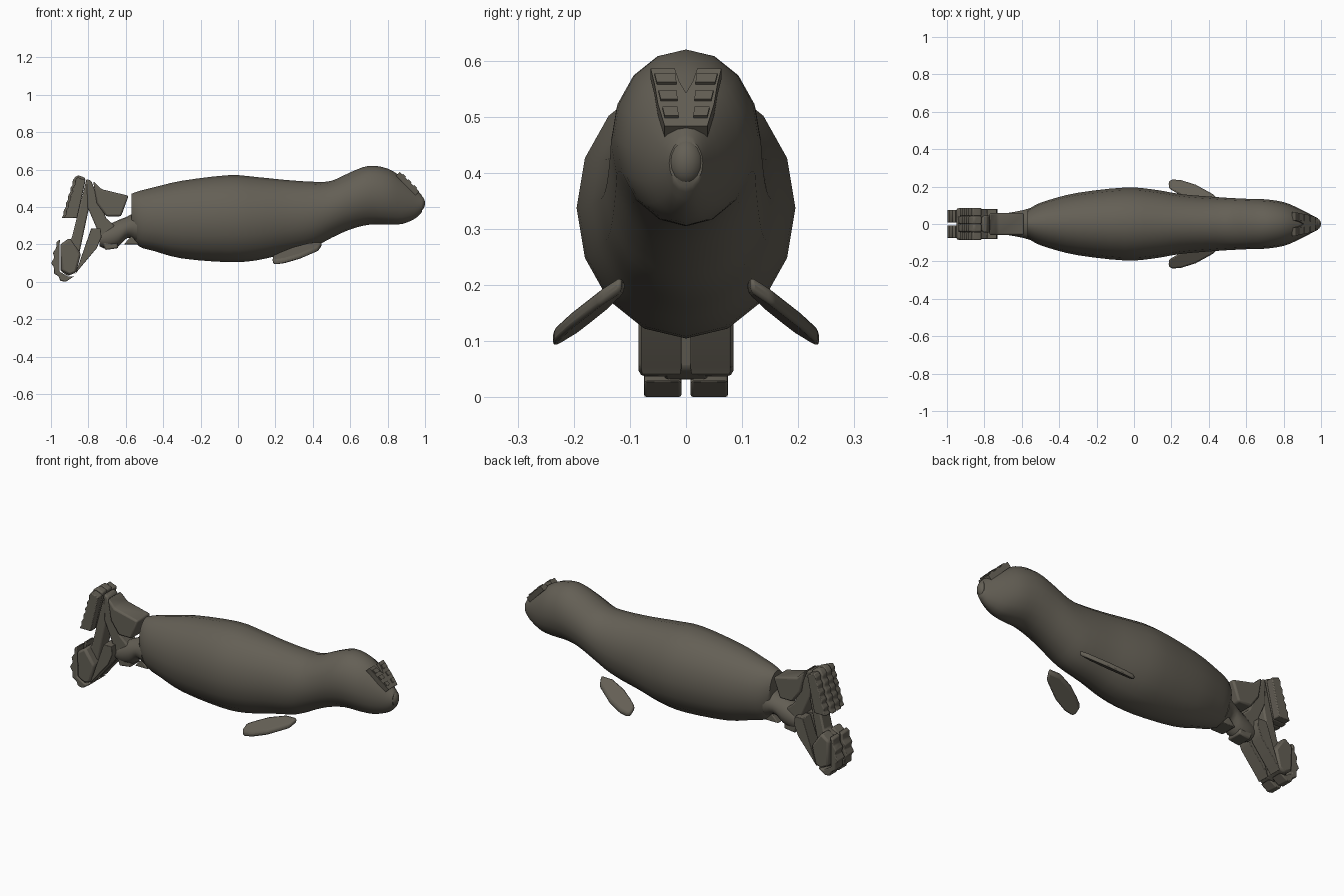
import bpy, bmesh, math
from mathutils import Vector

cube = bpy.data.objects.get("Cube")
if cube:
    bpy.data.objects.remove(cube, do_unlink=True)

hide = bpy.data.materials.new("grey_brown_hide")
hide.use_nodes = True
tone = (0.127, 0.115, 0.091, 1)
hide.diffuse_color = tone
hide.node_tree.nodes["Principled BSDF"].inputs["Base Color"].default_value = tone


def finish(name, bm, angle=40, bevel=0):
    """Turn a bmesh into a named, shaded object."""
    bmesh.ops.recalc_face_normals(bm, faces=bm.faces)
    mesh = bpy.data.meshes.new(name)
    bm.to_mesh(mesh)
    bm.free()
    mesh.materials.append(hide)
    obj = bpy.data.objects.new(name, mesh)
    bpy.context.collection.objects.link(obj)
    if bevel:
        mod = obj.modifiers.new("soft_edges", "BEVEL")
        mod.width = bevel
        mod.segments = 2
        mod.limit_method = "ANGLE"
    bpy.ops.object.select_all(action="DESELECT")
    obj.select_set(True)
    bpy.context.view_layer.objects.active = obj
    bpy.ops.object.shade_smooth_by_angle(angle=math.radians(angle))
    return obj


def smooth_path(points, steps=3):
    """Catmull-Rom interpolation through the points."""
    p = [Vector(q) for q in points]
    p = [p[0]] + p + [p[-1]]
    out = []
    for a, b, c, d in zip(p, p[1:], p[2:], p[3:]):
        for i in range(steps):
            t = i / steps
            out.append(b + (c - a) * t / 2 + (a - b * 2.5 + c * 2 - d / 2) * t**2
                       + ((b - c) * 3 + d - a) * t**3 / 2)
    return out + [p[-1]]


def loft(name, stations, sides=16):
    """Skin elliptical rings given as x, bottom, top, half width."""
    bm = bmesh.new()
    rings = []
    for x, low, high, width in smooth_path(stations):
        ring = []
        for i in range(sides):
            a = math.tau * i / sides
            ring.append(bm.verts.new((x, width * math.sin(a),
                                      (low + high) / 2 + (high - low) / 2 * math.cos(a))))
        rings.append(ring)
    for r, s in zip(rings, rings[1:]):
        for i in range(sides):
            j = (i + 1) % sides
            bm.faces.new((r[i], r[j], s[j], s[i]))
    bm.faces.new(rings[0])
    bm.faces.new(rings[-1])
    return finish(name, bm, 50)


def slab(name, outline, place, near, far, bevel=0.006):
    """Extrude a flat outline; place maps (u, v, depth) to a position."""
    bm = bmesh.new()
    ends = [[bm.verts.new(place(u, v, d)) for u, v in outline] for d in (near, far)]
    count = len(outline)
    for e in ends:
        bm.faces.new(e)
    for i in range(count):
        j = (i + 1) % count
        bm.faces.new((ends[0][i], ends[0][j], ends[1][j], ends[1][i]))
    return finish(name, bm, 35, bevel)


def side_on(u, v, d):
    return (u, d, v)


# Body, neck and head in one skin
loft("body", [
    (-.57, .25, .47, .07), (-.53, .19, .485, .1), (-.45, .165, .505, .13),
    (-.3, .125, .54, .167), (-.05, .105, .57, .195), (.1, .115, .56, .185),
    (.25, .15, .545, .16), (.4, .185, .535, .147), (.5, .235, .54, .14),
    (.6, .28, .585, .135), (.7, .305, .62, .132), (.8, .305, .605, .117),
    (.88, .31, .555, .084), (.95, .34, .495, .048), (.985, .375, .46, .03)])

# Nose
bm = bmesh.new()
bmesh.ops.create_uvsphere(bm, u_segments=16, v_segments=10, radius=1)
for v in bm.verts:
    v.co = (.97 + .03 * v.co.x, .032 * v.co.y, .42 + .042 * v.co.z)
finish("nose", bm)

# Stepped, notched plate lying on the forehead
for side in (-1, 1):
    def on_brow(u, v, d, s=side):
        return (.855 + (.58 - v) * 1.02 + d, s * u, v + d)
    slab("brow_plate", [(0, .476), (.038, .476), (.05, .515), (.056, .55),
                        (.063, .578), (.02, .578), (.012, .555), (0, .535)],
         on_brow, -.012, .008, 0)
    for row in range(3):
        z = .49 + row * .03
        w = .038 + row * .007
        slab("brow_ridge", [(.013 + row * .002, z), (w, z), (w + .004, z + .016),
                            (.015 + row * .002, z + .016)], on_brow, .008, .012, 0)

# Front flippers, drooping outwards
for side, label in ((1, "left"), (-1, "right")):
    def drooping(u, v, d, s=side):
        return (u, s * v, .178 - .6 * (v - .13) + .1 * (u - .3) + d)
    slab(label + "_front_flipper",
         [(.185, .225), (.2, .238), (.25, .235), (.33, .21), (.43, .155),
          (.45, .115), (.38, .11), (.29, .135), (.23, .165), (.187, .19)],
         drooping, -.014, .014, .009)

# Tail stem
loft("tail_stem", [(-.74, .19, .27, .045), (-.7, .175, .3, .055), (-.64, .19, .33, .065),
                   (-.59, .235, .35, .075), (-.54, .21, .38, .09)])

# Upper tail block
slab("upper_tail_block", [(-.775, .54), (-.73, .495), (-.585, .46), (-.625, .35),
                          (-.705, .35), (-.755, .42)], side_on, -.06, .06, .01)

# Folded struts forming the tail apex
slab("tail_strut_front", [(-.81, .55), (-.785, .54), (-.705, .34), (-.66, .3),
                          (-.64, .18), (-.71, .17), (-.745, .26), (-.805, .4)],
     side_on, -.045, .045, .008)
slab("tail_strut_rear", [(-.81, .55), (-.785, .54), (-.8, .38), (-.87, .05),
                         (-.91, .03), (-.95, .06), (-.95, .2), (-.89, .23)],
     side_on, -.04, .04, .008)

# Upper fan of toes with a ragged rear edge
for mid, half, trim in ((-.064, .022, .012), (-.021, .022, 0),
                        (.021, .022, 0), (.064, .022, .012)):
    rear = []
    for i in range(6):
        t = i / 5
        x = -.945 + .06 * t + trim
        z = .34 + .2 * t
        rear += [(x, z), (x + .014, z + .02)]
    slab("upper_toe", rear + [(-.855, .57 - trim), (-.815, .555 - trim), (-.86, .34)],
         side_on, mid - half, mid + half, .007)

# Paired lower hind flippers and ragged toes
for side, label in ((1, "left"), (-1, "right")):
    slab(label + "_hind_flipper", [(-.785, .285), (-.735, .285), (-.73, .24),
                                   (-.755, .18), (-.86, .055), (-.87, .04)],
         side_on, side * .008, side * .08, .009)
    slab(label + "_hind_sole", [(-.95, .2), (-.9, .235), (-.84, .15), (-.865, .05),
                                (-.9, .035), (-.945, .06)],
         side_on, side * .01, side * .085, .012)
    slab(label + "_hind_toes", [(-.955, .2), (-.95, .225), (-.97, .215), (-.972, .18),
                                (-.99, .155), (-.982, .13), (-1, .1), (-.985, .08),
                                (-.985, .045), (-.96, .03), (-.95, .005), (-.92, 0),
                                (-.875, .03), (-.91, .028), (-.955, .055)],
         side_on, side * .008, side * .075, .005)

# Small fin beneath the stem
slab("under_fin", [(-.61, .2), (-.57, .245), (-.53, .2)], side_on, -.05, .05, .005)
